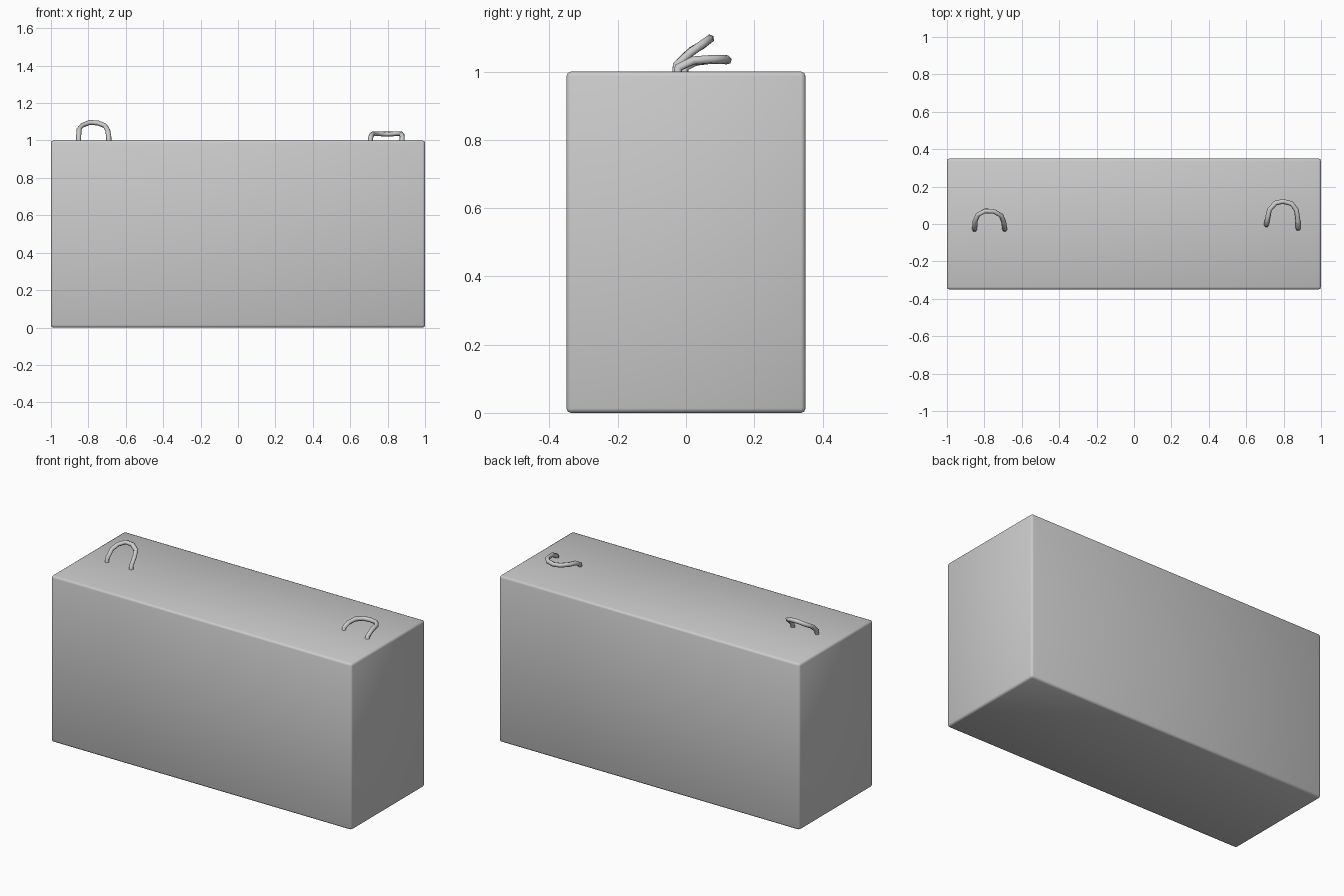
import bpy
import bmesh
from mathutils import Matrix

if "Cube" in bpy.data.objects:
    bpy.data.objects.remove(bpy.data.objects["Cube"])

# Concrete block with small chamfered edges
bm = bmesh.new()
bmesh.ops.create_cube(bm, size=1, matrix=Matrix.Translation((0, 0, 0.5)) @ Matrix.Diagonal((2, 0.7, 1, 1)))
bmesh.ops.bevel(bm, geom=bm.edges[:], offset=0.013, segments=2, profile=0.5, affect='EDGES')
mesh = bpy.data.meshes.new("block")
bm.to_mesh(mesh)
bm.free()
mesh.shade_smooth()
block = bpy.data.objects.new("block", mesh)
bpy.context.collection.objects.link(block)


def lifting_loop(name, points, radius=0.0135):
    """Bent steel bar set into the top of the block."""
    curve = bpy.data.curves.new(name, 'CURVE')
    curve.dimensions = '3D'
    curve.bevel_depth = radius
    curve.bevel_resolution = 1
    curve.use_fill_caps = True
    spline = curve.splines.new('POLY')
    spline.points.add(len(points) - 1)
    for p, co in zip(spline.points, points):
        p.co = (*co, 1)
        p.radius = 1
    spline.use_smooth = True
    obj = bpy.data.objects.new(name, curve)
    bpy.context.collection.objects.link(obj)
    return obj


# Left loop stands up at a slant
lifting_loop("left_lifting_loop", [
    (-0.852, -0.03, 0.985), (-0.852, -0.027, 1.02), (-0.85, 0.015, 1.06),
    (-0.834, 0.05, 1.08), (-0.795, 0.07, 1.096), (-0.75, 0.068, 1.094),
    (-0.71, 0.045, 1.078), (-0.697, 0.012, 1.055), (-0.691, -0.027, 1.02),
    (-0.691, -0.03, 0.985)])

# Right loop is bent nearly flat
lifting_loop("right_lifting_loop", [
    (0.708, -0.006, 0.985), (0.708, -0.003, 1.012), (0.714, 0.03, 1.03),
    (0.725, 0.078, 1.036), (0.757, 0.112, 1.036), (0.797, 0.121, 1.034),
    (0.842, 0.109, 1.036), (0.868, 0.076, 1.036), (0.876, 0.02, 1.032),
    (0.878, -0.022, 1.012), (0.878, -0.026, 0.985)])
